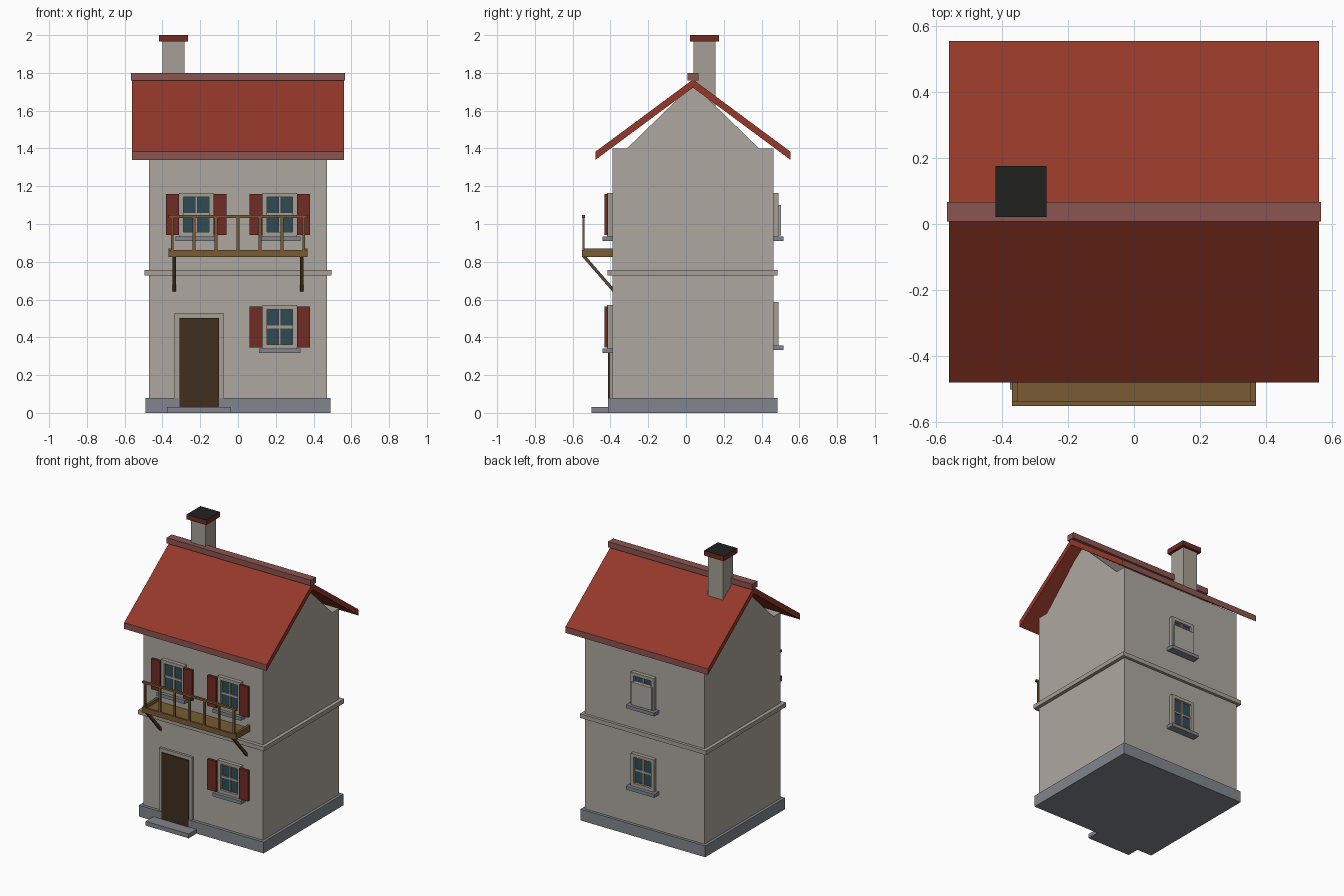
import bpy, bmesh

if "Cube" in bpy.data.objects:
    bpy.data.objects.remove(bpy.data.objects["Cube"])

CY = 0.037                      # middle of the house in y
FRONT, BACK = CY - 0.427, CY + 0.427


def mat(name, *rgb):
    m = bpy.data.materials.new(name)
    m.diffuse_color = (*rgb, 1)
    m.use_nodes = True
    m.node_tree.nodes["Principled BSDF"].inputs["Base Color"].default_value = m.diffuse_color
    return m


WALL = mat("plaster", 0.42, 0.39, 0.35)
TRIM = mat("trim", 0.38, 0.35, 0.30)
STONE = mat("stone", 0.22, 0.24, 0.27)
ROOF = mat("roof_tile", 0.30, 0.04, 0.022)
RIDGE = mat("ridge_tile", 0.26, 0.09, 0.08)
SHUT = mat("shutter_red", 0.16, 0.025, 0.018)
GLASS = mat("glass", 0.03, 0.07, 0.09)
DOOR = mat("door_wood", 0.05, 0.028, 0.013)
WOOD = mat("balcony_wood", 0.19, 0.105, 0.035)
DARKWOOD = mat("bracket_wood", 0.10, 0.06, 0.03)
SOOT = mat("soot", 0.015, 0.015, 0.014)


def finish(name, bm, material):
    bmesh.ops.recalc_face_normals(bm, faces=bm.faces)
    me = bpy.data.meshes.new(name)
    bm.to_mesh(me)
    bm.free()
    me.materials.append(material)
    ob = bpy.data.objects.new(name, me)
    bpy.context.collection.objects.link(ob)
    return ob


def box(name, x, y, z, material):
    """Box from (min, max) ranges."""
    bm = bmesh.new()
    bmesh.ops.create_cube(bm, size=1)
    for v in bm.verts:
        v.co = [(a + b) / 2 + c * abs(b - a) for (a, b), c in zip((x, y, z), v.co)]
    return finish(name, bm, material)


def extrude_x(name, profile, x0, x1, material):
    """Extrude a (y, z) outline along x."""
    bm = bmesh.new()
    face = bm.faces.new([bm.verts.new((x0, y, z)) for y, z in profile])
    side = bmesh.ops.extrude_face_region(bm, geom=[face])["geom"]
    for v in side:
        if isinstance(v, bmesh.types.BMVert):
            v.co.x = x1
    return finish(name, bm, material)


def window(name, cx, z0, back=False, shutters=True):
    """Framed four-pane window; z0 is the bottom of the frame."""
    def out(a, b):              # depth range measured outward from the wall
        return (BACK + a, BACK + b) if back else (FRONT - b, FRONT - a)

    z1 = z0 + 0.23
    for s in (-1, 1):
        box(name + "_jamb", sorted((cx + s * 0.068, cx + s * 0.091)), out(-0.01, 0.027), (z0, z1), TRIM)
        if shutters:
            box(name + "_shutter", sorted((cx + s * 0.091, cx + s * 0.161)), out(0.024, 0.042),
                (z0 + 0.007, z1 - 0.007), SHUT)
    for a, b in ((z0, z0 + 0.023), (z1 - 0.023, z1)):
        box(name + "_rail", (cx - 0.068, cx + 0.068), out(-0.01, 0.027), (a, b), TRIM)
    box(name + "_glass", (cx - 0.068, cx + 0.068), out(-0.01, 0.01), (z0 + 0.023, z1 - 0.023), GLASS)
    box(name + "_mullion", (cx - 0.007, cx + 0.007), out(0.01, 0.018), (z0 + 0.023, z1 - 0.023), TRIM)
    zm = (z0 + z1) / 2
    box(name + "_glazing_bar", (cx - 0.068, cx + 0.068), out(0.01, 0.017), (zm - 0.007, zm + 0.007), TRIM)
    box(name + "_sill", (cx - 0.111, cx + 0.111), out(0, 0.052), (z0 - 0.024, z0), STONE)


# Walls, plinth and storey band
box("walls", (-0.47, 0.47), (FRONT, BACK), (0.04, 1.40), WALL)
box("plinth", (-0.49, 0.49), (FRONT - 0.022, BACK + 0.02), (0, 0.08), STONE)
box("storey_band", (-0.495, 0.495), (FRONT - 0.025, BACK + 0.02), (0.727, 0.757), TRIM)
extrude_x("gable", [(CY - 0.35, 1.40), (CY + 0.35, 1.40), (CY, 1.74)], -0.47, 0.47, WALL)

# Roof with paler eave edges, and ridge
roof = extrude_x("roof", [(CY - 0.516, 1.34), (CY - 0.516, 1.383), (CY, 1.765),
                          (CY + 0.516, 1.383), (CY + 0.516, 1.34), (CY, 1.722)], -0.56, 0.56, ROOF)
roof.data.materials.append(RIDGE)
for p in roof.data.polygons:
    if abs(p.normal.y) > 0.99:
        p.material_index = 1
box("ridge", (-0.566, 0.566), (CY - 0.029, CY + 0.029), (1.76, 1.80), RIDGE)

# Chimney
CX, CHY = -0.341, 0.098
for name, r, z, m in (("chimney", 0.058, (1.60, 1.965), TRIM), ("chimney_cap", 0.077, (1.965, 1.998), SHUT),
                      ("chimney_top", 0.077, (1.998, 2.0), SOOT)):
    box(name, (CX - r, CX + r), (CHY - r, CHY + r), z, m)

# Door and step
box("door_frame", (-0.335, -0.077), (FRONT - 0.016, FRONT), (0.03, 0.528), TRIM)
box("door", (-0.311, -0.101), (FRONT - 0.024, FRONT), (0.03, 0.502), DOOR)
box("door_step", (-0.375, -0.037), (-0.50, FRONT), (0, 0.03), STONE)

# Windows
window("upper_left_window", -0.221, 0.935)
window("upper_right_window", 0.221, 0.935)
window("lower_right_window", 0.221, 0.34)
window("back_lower_window", 0, 0.357, back=True, shutters=False)
window("back_upper_window", 0, 0.935, back=True, shutters=False)
box("back_window_panel", (-0.082, 0.082), (BACK, BACK + 0.038), (0.94, 1.10), WALL)

# Balcony floor, edge boards, railing and brackets
box("balcony_floor", (-0.367, 0.367), (-0.548, FRONT), (0.825, 0.848), WOOD)
box("balcony_front_board", (-0.369, 0.369), (-0.55, -0.535), (0.825, 0.862), WOOD)
box("balcony_handrail", (-0.369, 0.369), (-0.551, -0.535), (1.033, 1.047), WOOD)
for i in range(7):
    x = -0.349 + i * 0.349 / 3
    box("baluster", (x - 0.007, x + 0.007), (-0.549, -0.537), (0.86, 1.035), WOOD)
for s in (-1, 1):
    box("balcony_side_board", sorted((s * 0.352, s * 0.369)), (-0.537, FRONT), (0.846, 0.87), WOOD)
    extrude_x("balcony_bracket", [(-0.528, 0.827), (-0.55, 0.827), (FRONT, 0.643), (FRONT, 0.668)],
              s * 0.338 - 0.009, s * 0.338 + 0.009, DARKWOOD)
